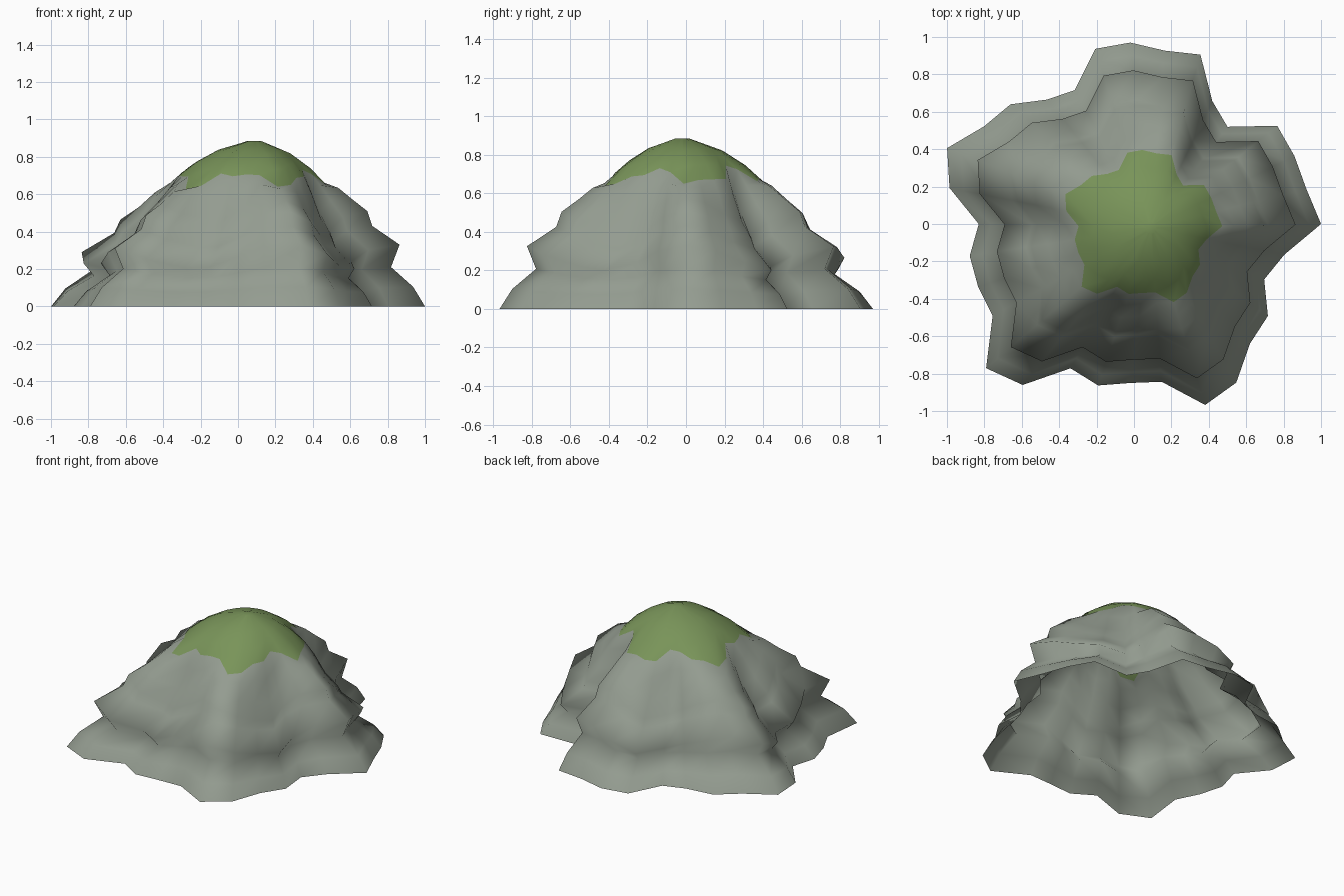
import bpy
import bmesh
from math import sin, cos, tau

cube = bpy.data.objects.get("Cube")
if cube:
    bpy.data.objects.remove(cube)


def make_material(name, colour):
    mat = bpy.data.materials.new(name)
    mat.use_nodes = True
    mat.diffuse_color = (*colour, 1)
    mat.node_tree.nodes["Principled BSDF"].inputs["Base Color"].default_value = (*colour, 1)
    return mat


# Star-shaped footprint: one radius for each evenly spaced spoke
outline = [1.02, .96, .95, .945, .735, .79, .98, .945, .97, .955, .775, .80, .905, .94, 1.06, .985,
           .81, .875, .88, .885, 1.09, 1.035, .835, .88, .85, .86, 1.047, 1.02, .905, .885, .775, .84]
mean = sum(outline) / len(outline)

# Stepped profile: footprint scale, height, swell of the five lobes,
# and how far ridges sink below gullies near the top
profile = [(1, 0, 0, 0), (.93, .09, .015, 0), (.80, .18, .03, 0), (.85, .265, .065, 0),
           (.69, .37, .06, 0), (.66, .435, .075, 0), (.57, .52, .065, .1), (.49, .62, .03, .15),
           (.42, .685, 0, .33), (.33, .758, 0, .2), (.21, .828, 0, .1), (.035, .885, 0, 0)]
MOSS_RING = 8

bm = bmesh.new()
rings = []
for scale, height, swell, sink in profile:
    shift = .11 * (1 - scale) - .02
    ring = []
    for i, radius in enumerate(outline):
        angle = tau * i / len(outline)
        ring.append(bm.verts.new((shift + radius * scale * cos(angle),
                                  radius * scale * sin(angle) - .02 * (1 - scale),
                                  height + swell * cos(5 * angle) - sink * (radius - mean))))
    rings.append(ring)

# Rock sides below, moss cap above; the underside stays open
for level, (low, high) in enumerate(zip(rings, rings[1:])):
    for i in range(len(outline)):
        j = (i + 1) % len(outline)
        face = bm.faces.new((low[i], low[j], high[j], high[i]))
        face.material_index = int(level >= MOSS_RING)
bm.faces.new(rings[-1]).material_index = 1
for face in bm.faces:
    face.smooth = True

mesh = bpy.data.meshes.new("mossy_rock")
bm.to_mesh(mesh)
bm.free()
mesh.materials.append(make_material("grey_stone", (.295, .332, .28)))
mesh.materials.append(make_material("green_moss", (.19, .295, .1)))
rock = bpy.data.objects.new("mossy_rock", mesh)
bpy.context.collection.objects.link(rock)
